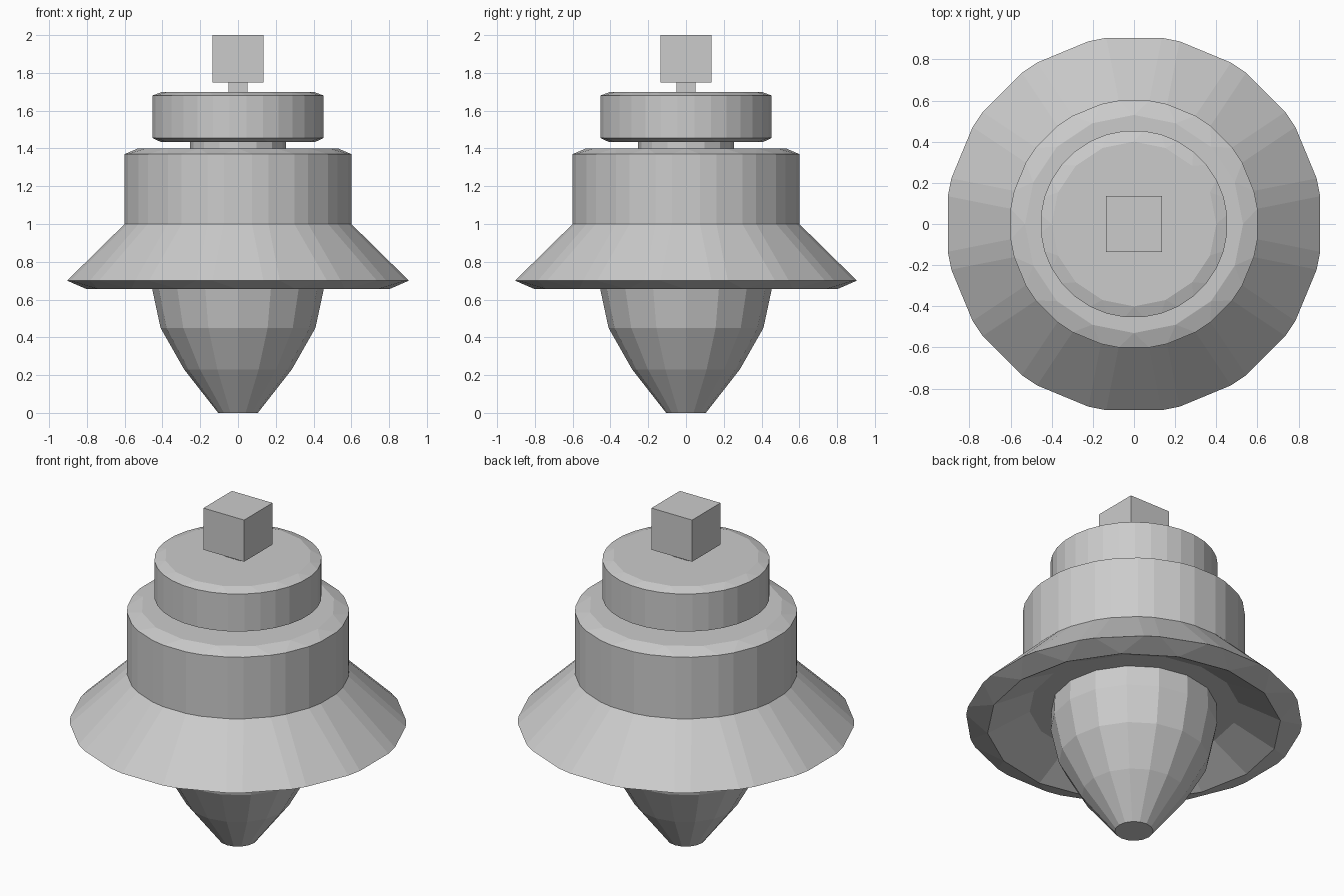
import bpy, bmesh, math

if "Cube" in bpy.data.objects:
    bpy.data.objects.remove(bpy.data.objects["Cube"])

SIDES = 16
CHAMFER = 0.045


def turned(name, profile):
    """16-sided turned part. Profile rows: (distance to flat, z, chamfered corners?)"""
    bm = bmesh.new()
    rings = []
    for r, z, wide in profile:
        half = r * math.tan(math.pi / SIDES) - CHAMFER if wide else 0.0
        ring = []
        for k in range(SIDES):
            a = 2 * math.pi * k / SIDES
            for h in (-half, half):
                ring.append(bm.verts.new((r * math.cos(a) - h * math.sin(a),
                                          r * math.sin(a) + h * math.cos(a), z)))
        rings.append(ring)
    n = 2 * SIDES
    for lo, hi in zip(rings, rings[1:]):
        for i in range(n):
            j = (i + 1) % n
            bm.faces.new((lo[i], lo[j], hi[j], hi[i]))
    bm.faces.new(rings[0][::-1])
    bm.faces.new(rings[-1])
    bmesh.ops.remove_doubles(bm, verts=bm.verts[:], dist=1e-5)
    bmesh.ops.recalc_face_normals(bm, faces=bm.faces[:])
    me = bpy.data.meshes.new(name)
    bm.to_mesh(me)
    bm.free()
    ob = bpy.data.objects.new(name, me)
    bpy.context.collection.objects.link(ob)
    return ob


def box(name, half, z0, z1):
    bpy.ops.mesh.primitive_cube_add(size=1, location=(0, 0, (z0 + z1) / 2))
    ob = bpy.context.object
    ob.name = name
    ob.scale = (2 * half, 2 * half, z1 - z0)


# Tapered bulb at the bottom
turned("lower_bulb", [(0.105, 0, False), (0.285, 0.23, False), (0.41, 0.45, False),
                      (0.455, 0.66, False), (0.45, 0.79, False)])

# Hollow flared skirt with the drum above it
turned("skirt_and_drum", [(0.57, 0.78, False), (0.80, 0.655, False), (0.905, 0.70, True),
                          (0.60, 1.0, True), (0.60, 1.37, True), (0.53, 1.40, False)])

# Neck and upper disc
turned("neck", [(0.255, 1.39, False), (0.255, 1.445, False)])
turned("upper_disc", [(0.41, 1.435, False), (0.453, 1.455, True),
                      (0.453, 1.68, True), (0.40, 1.70, False)])

# Stem and square knob
box("stem", 0.05, 1.69, 1.76)
box("knob", 0.135, 1.75, 2.0)
